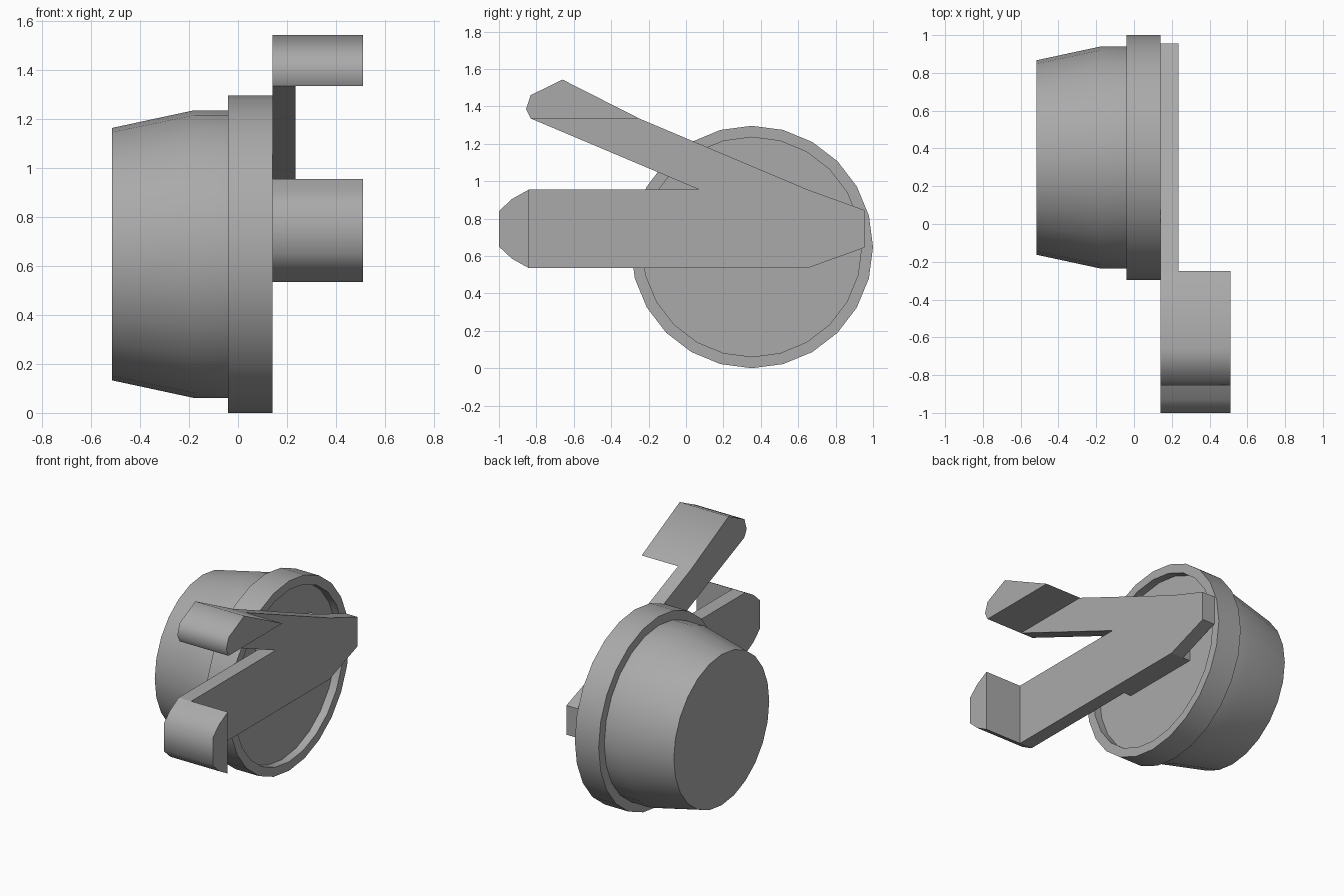
import bpy, bmesh, math

cube = bpy.data.objects.get("Cube")
if cube:
    bpy.data.objects.remove(cube, do_unlink=True)

grey = bpy.data.materials.new("plain_grey")
grey.use_nodes = True
GREY = (0.4, 0.4, 0.4, 1)
grey.diffuse_color = GREY
grey.node_tree.nodes["Principled BSDF"].inputs["Base Color"].default_value = GREY


def finish(name, bm, smooth_angle=None):
    bmesh.ops.recalc_face_normals(bm, faces=bm.faces)
    mesh = bpy.data.meshes.new(name)
    bm.to_mesh(mesh)
    bm.free()
    mesh.materials.append(grey)
    obj = bpy.data.objects.new(name, mesh)
    bpy.context.collection.objects.link(obj)
    if smooth_angle:
        bpy.ops.object.select_all(action='DESELECT')
        obj.select_set(True)
        bpy.context.view_layer.objects.active = obj
        bpy.ops.object.shade_smooth_by_angle(angle=math.radians(smooth_angle))
    return obj


def extrude_x(name, outline, x0, x1, smooth_angle=None):
    """Solid made from a (y, z) outline swept from x0 to x1."""
    bm = bmesh.new()
    face = bm.faces.new([bm.verts.new((x0, y, z)) for y, z in outline])
    ext = bmesh.ops.extrude_face_region(bm, geom=[face])["geom"]
    if face not in bm.faces or len(bm.faces) == len(outline) + 1:
        bm.faces.new([bm.verts.new((x0, y, z)) for y, z in outline])
    moved = [v for v in ext if isinstance(v, bmesh.types.BMVert)]
    bmesh.ops.translate(bm, verts=moved, vec=(x1 - x0, 0, 0))
    bmesh.ops.remove_doubles(bm, verts=bm.verts, dist=1e-5)
    return finish(name, bm, smooth_angle)


def lathe_x(name, profile, centre, sides, smooth_angle):
    """Closed body turned about an x axis from (x, radius) points."""
    bm = bmesh.new()
    rings = []
    for x, r in profile:
        rings.append([bm.verts.new((x,
                                    centre[0] + r * math.sin(math.tau * i / sides),
                                    centre[1] + r * math.cos(math.tau * i / sides)))
                      for i in range(sides)])
    for a, b in zip(rings, rings[1:]):
        for i in range(sides):
            j = (i + 1) % sides
            bm.faces.new((a[i], a[j], b[j], b[i]))
    bm.faces.new(rings[0])
    bm.faces.new(rings[-1])
    return finish(name, bm, smooth_angle)


# Tapered cup with a raised rim and a shallow recess
lathe_x("cup", [(-0.515, 0.515), (-0.18, 0.587), (-0.04, 0.587), (-0.04, 0.648),
                (0.14, 0.648), (0.14, 0.587), (0.085, 0.587)],
        (0.352, 0.648), 24, 30)

# Forked plate: pointed at the back, two arms to the front
extrude_x("forked_plate", [(-0.84, 0.535), (0.65, 0.535), (0.955, 0.645),
                           (0.955, 0.845), (0.65, 0.955), (-0.25, 1.335),
                           (-0.83, 1.335), (0.07, 0.955), (-0.84, 0.955)],
          0.14, 0.235)

# Block joining the plate to the cup
extrude_x("mount_block", [(0.07, 0.535), (0.65, 0.535), (0.65, 0.955), (0.07, 0.955)],
          0.08, 0.14)

# Finger tabs at the arm ends
extrude_x("lower_tab", [(-0.84, 0.535), (-0.84, 0.955), (-0.93, 0.905),
                        (-1.0, 0.84), (-1.0, 0.65), (-0.93, 0.585)],
          0.14, 0.51, 55)
extrude_x("upper_tab", [(-0.25, 1.335), (-0.66, 1.543), (-0.83, 1.46),
                        (-0.855, 1.385), (-0.83, 1.335)],
          0.14, 0.51, 55)
